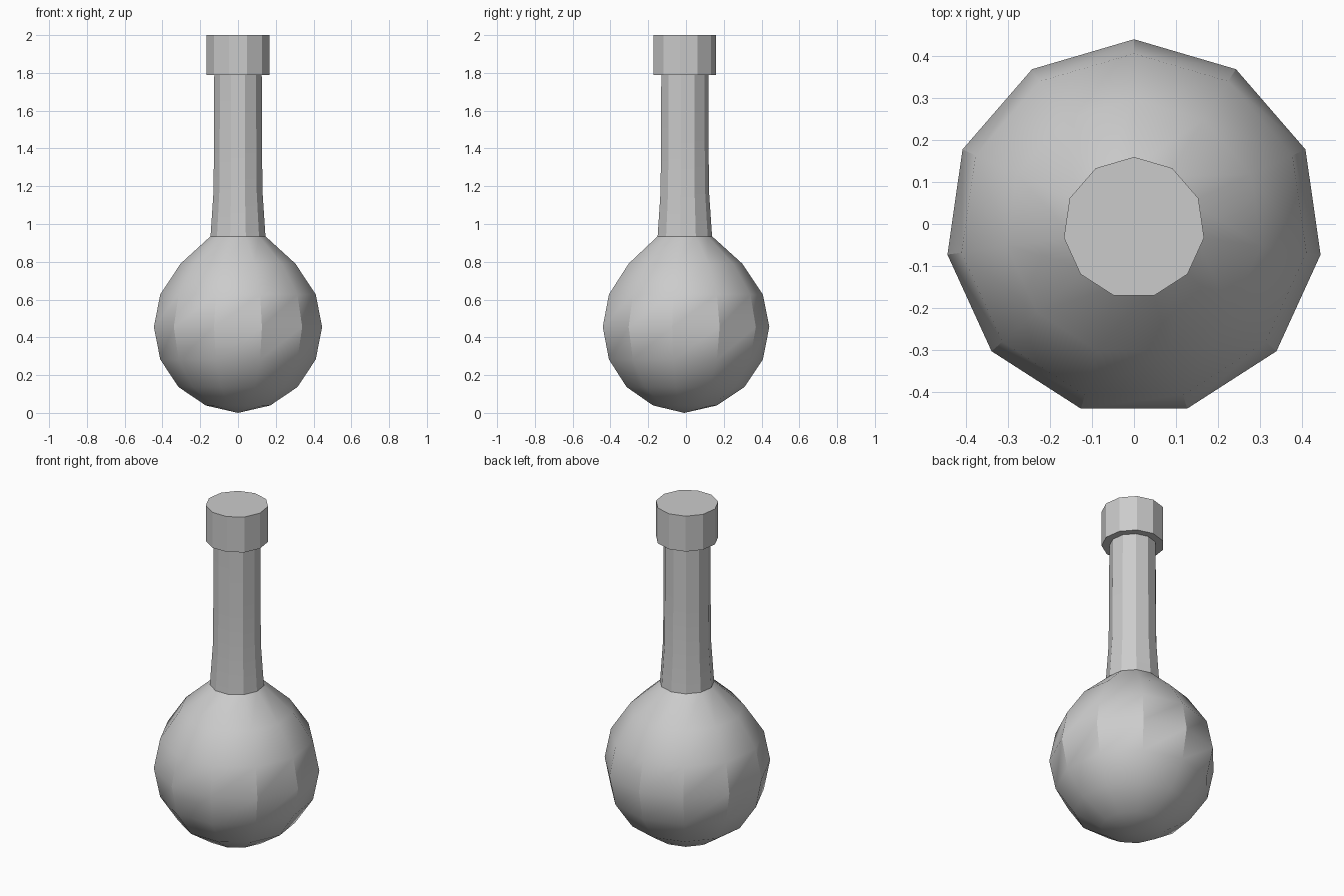
import bpy, bmesh, math

if "Cube" in bpy.data.objects:
    bpy.data.objects.remove(bpy.data.objects["Cube"])

SIDES = 11
CENTRE_Y = -0.009  # an 11-gon is lopsided in y, so shift to centre its bounds


def lathe(name, profile):
    """Revolve (radius, z) points, listed bottom to top; radius 0 makes a pole."""
    bm = bmesh.new()
    rings = []
    for r, z in profile:
        if r == 0:
            rings.append([bm.verts.new((0, CENTRE_Y, z))] * SIDES)
            continue
        ring = []
        for i in range(SIDES):
            a = math.pi / 2 + 2 * math.pi * i / SIDES
            ring.append(bm.verts.new((r * math.cos(a), r * math.sin(a) + CENTRE_Y, z)))
        rings.append(ring)
    for low, high in zip(rings, rings[1:]):
        for i in range(SIDES):
            j = (i + 1) % SIDES
            corners = [low[i], low[j], high[j], high[i]]
            bm.faces.new(list(dict.fromkeys(corners)))
    bm.normal_update()
    mesh = bpy.data.meshes.new(name)
    bm.to_mesh(mesh)
    bm.free()
    obj = bpy.data.objects.new(name, mesh)
    bpy.context.collection.objects.link(obj)
    bpy.ops.object.select_all(action='DESELECT')
    obj.select_set(True)
    bpy.context.view_layer.objects.active = obj
    bpy.ops.object.shade_smooth_by_angle(angle=math.radians(30))
    return obj


# Round bulb, open where the neck joins
R, MID = 0.45, 0.455
bulb = [(0, 0)]
for deg in (-67.5, -45, -22.5, 0, 22.5):
    a = math.radians(deg)
    bulb.append((R * math.cos(a), MID + R * math.sin(a)))
bulb += [(0.307, 0.79), (0.147, 0.935)]
lathe("bulb", bulb)

# Neck, slightly flared at the base
lathe("neck", [(0.147, 0.935), (0.131, 1.17), (0.128, 1.45), (0.127, 1.79)])

# Wider rim cap with underside and flat top
lathe("cap", [(0.127, 1.79), (0.169, 1.79), (0.169, 2.0), (0, 2.0)])
